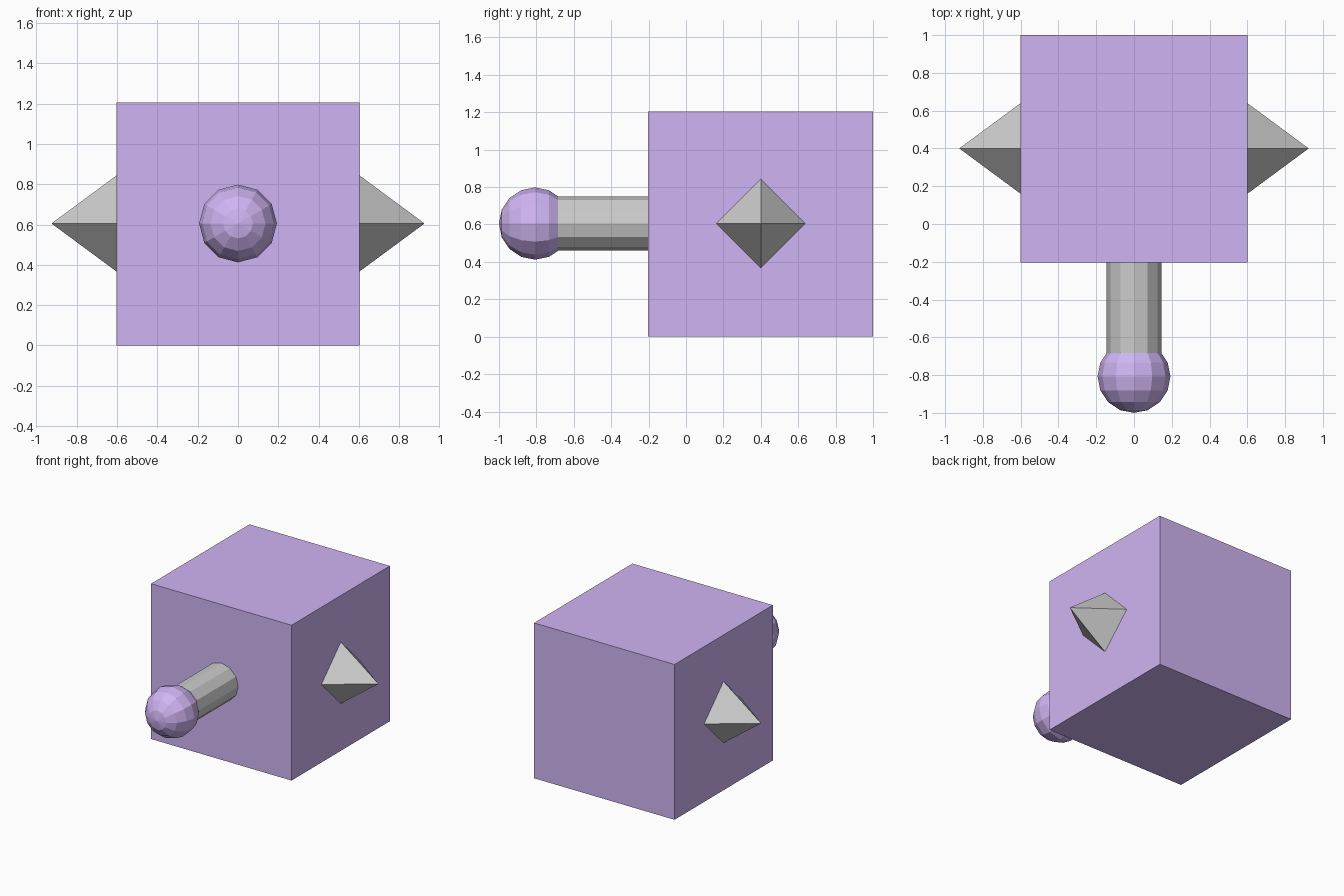
import bpy
from math import radians
from mathutils import Matrix

if "Cube" in bpy.data.objects:
    bpy.data.objects.remove(bpy.data.objects["Cube"])

SIZE = 1.204          # cube edge
CY, CZ = 0.398, 0.602  # cube centre

purple = bpy.data.materials.new("purple")
purple.diffuse_color = (0.63, 0.46, 0.9, 1)
purple.use_nodes = True
purple.node_tree.nodes["Principled BSDF"].inputs["Base Color"].default_value = purple.diffuse_color


def finish(name, material=None, turn=None):
    """Name the active object, turn its mesh and colour it."""
    ob = bpy.context.object
    ob.name = name
    if turn:
        ob.data.transform(turn)
    if material:
        ob.data.materials.append(material)
    return ob


# Cube body
bpy.ops.mesh.primitive_cube_add(size=SIZE, location=(0, CY, CZ))
finish("body", purple)

# Front rod, twelve sided, running from the body into the knob
to_front = Matrix.Rotation(radians(90), 4, 'X')
bpy.ops.mesh.primitive_cylinder_add(vertices=12, radius=0.145, depth=0.58,
                                    location=(0, -0.49, CZ + 0.003))
finish("rod", turn=to_front)

# Round knob on the end of the rod, poles along y
bpy.ops.mesh.primitive_uv_sphere_add(segments=12, ring_count=8, radius=0.193,
                                     location=(0, -0.807, CZ + 0.003))
finish("knob", purple, to_front)

# Four-sided spikes on the left and right faces
for side, label in ((-1, "left"), (1, "right")):
    bpy.ops.mesh.primitive_cone_add(vertices=4, radius1=0.24, radius2=0, depth=0.325,
                                    location=(side * (0.6 + 0.1625), CY + 0.002, CZ + 0.003))
    finish(label + "_spike", turn=Matrix.Rotation(side * radians(90), 4, 'Y'))
